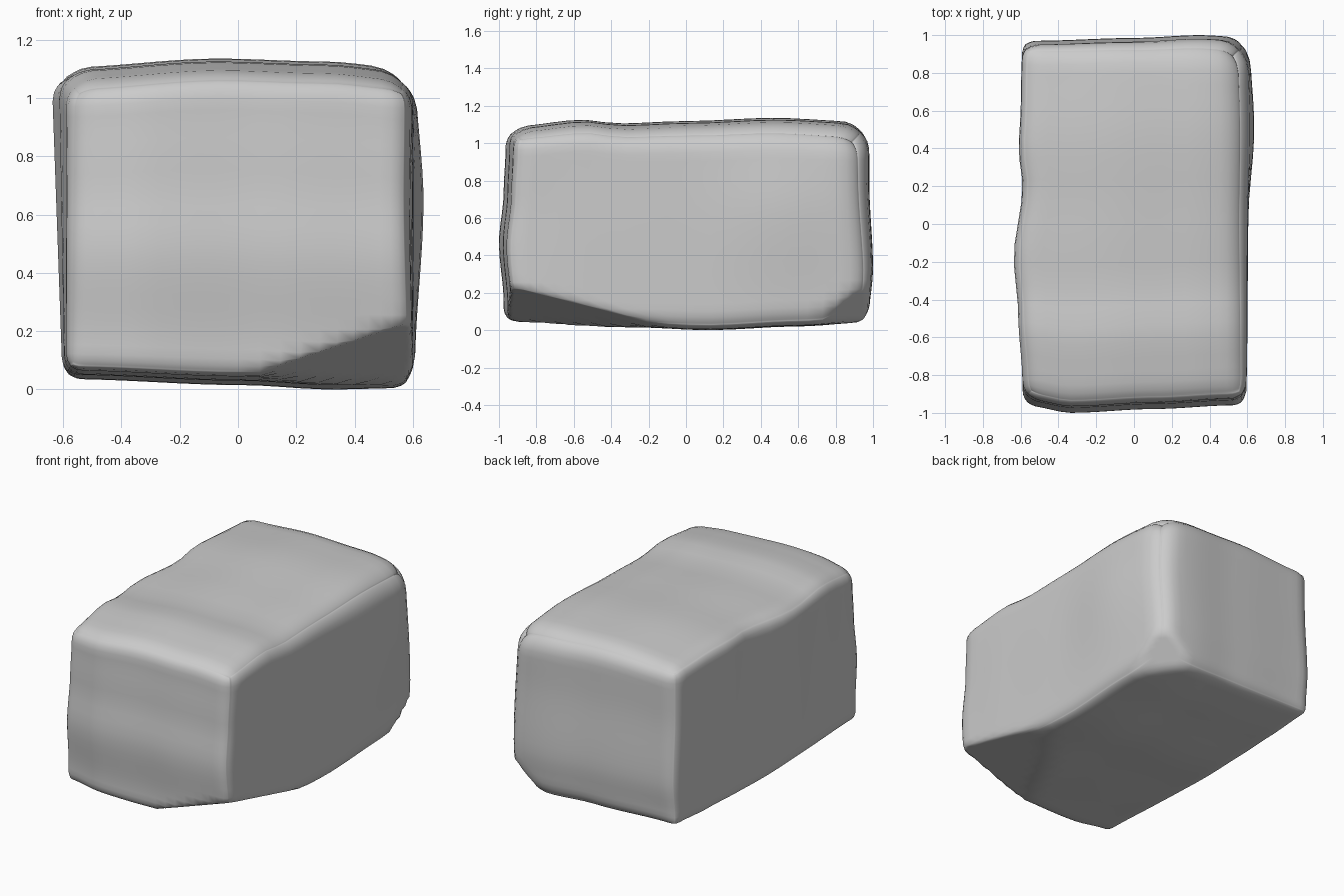
import bpy, bmesh, math
from mathutils import Vector

if "Cube" in bpy.data.objects:
    bpy.data.objects.remove(bpy.data.objects["Cube"])

HALF = Vector((0.62, 0.98, 0.56))


def prof(x, pts):
    """Smoothly interpolated 1D profile."""
    if x <= pts[0][0]:
        return pts[0][1]
    for (a, va), (b, vb) in zip(pts, pts[1:]):
        if x <= b:
            t = (x - a) / (b - a)
            t = t * t * (3 - 2 * t)
            return va + (vb - va) * t
    return pts[-1][1]


# Edge softness at each corner: (left/right, front/back, bottom/top)
RADII = {(-1, -1, 1): .12, (1, -1, 1): .10, (-1, 1, 1): .09, (1, 1, 1): .21,
         (-1, -1, -1): .06, (1, -1, -1): .05, (-1, 1, -1): .05, (1, 1, -1): .11}

# Uneven outlines of the six faces
TOP_Y = [(-.95, 1.09), (-.57, 1.125), (-.38, 1.105), (0, 1.118), (.47, 1.135), (.95, 1.115)]
TOP_X = [(-.6, -.03), (-.07, 0), (.3, -.01), (.6, -.035)]
BOT_Y = [(-.95, .03), (-.3, .015), (.1, 0), (.6, .02), (.95, .04)]
BOT_X = [(-.6, .035), (0, .015), (.33, 0), (.6, .005)]
LEFT_Y = [(-.9, -.59), (-.5, -.615), (-.2, -.64), (.2, -.59), (.4, -.612), (.65, -.6), (.95, -.595)]
RIGHT_Y = [(-.9, .59), (-.6, .6), (0, .605), (.5, .637), (.95, .615)]
FRONT_X = [(-.58, -.965), (-.35, -1.0), (.1, -.98), (.56, -.96)]
FRONT_Z = [(.1, .025), (.45, 0), (.75, .025), (1.0, .035)]
BACK_X = [(-.55, .97), (0, .985), (.35, 1.0), (.58, .99)]
BACK_Z = [(.05, .02), (.3, 0), (.8, .02), (1.05, .02)]

# Chipped lower corners: point on the plane, outward direction
CHIPS = [(Vector((.57, -.95, .23)), Vector((.12, -.089, -.3525)).normalized()),
         (Vector((.60, .70, .05)), Vector((.059, .055, -.0675)).normalized())]


def shape(p):
    # rounded box with varying softness
    w = [(p[i] + 1) / 2 for i in range(3)]
    r = sum(rad * math.prod(w[i] if c[i] > 0 else 1 - w[i] for i in range(3))
            for c, rad in RADII.items())
    s = Vector([math.sin(p[i] * math.pi / 2) * HALF[i] for i in range(3)])
    q = Vector([max(r - HALF[i], min(HALF[i] - r, s[i])) for i in range(3)])
    s = q + (s - q).normalized() * r
    # stretch between the uneven face outlines
    x, y, z = s.x, s.y, s.z + HALF.z
    tx, ty, tz = [(s[i] / HALF[i] + 1) / 2 for i in range(3)]
    left = -.59 + (prof(y, LEFT_Y) + .59) * (.25 + .75 * tz)
    right = .6 + (prof(y, RIGHT_Y) - .6) * prof(z, [(.05, .2), (.65, 1), (1.08, .3)])
    front = prof(x, FRONT_X) + prof(z, FRONT_Z)
    back = prof(x, BACK_X) - prof(z, BACK_Z)
    bottom = prof(y, BOT_Y) + prof(x, BOT_X)
    top = prof(y, TOP_Y) + prof(x, TOP_X)
    v = Vector((left + (right - left) * tx, front + (back - front) * ty,
                bottom + (top - bottom) * tz))
    for o, n in CHIPS:
        d = (v - o).dot(n)
        if d > 0:
            v -= n * d
    return v


# Boulder block
bm = bmesh.new()
bmesh.ops.create_cube(bm, size=2)
bmesh.ops.subdivide_edges(bm, edges=bm.edges[:], cuts=25, use_grid_fill=True)
for vert in bm.verts:
    vert.co = shape(vert.co.copy())
bmesh.ops.recalc_face_normals(bm, faces=bm.faces[:])
mesh = bpy.data.meshes.new("stone_block")
bm.to_mesh(mesh)
bm.free()
stone = bpy.data.objects.new("stone_block", mesh)
bpy.context.collection.objects.link(stone)
mesh.polygons.foreach_set("use_smooth", [True] * len(mesh.polygons))
mesh.update()
